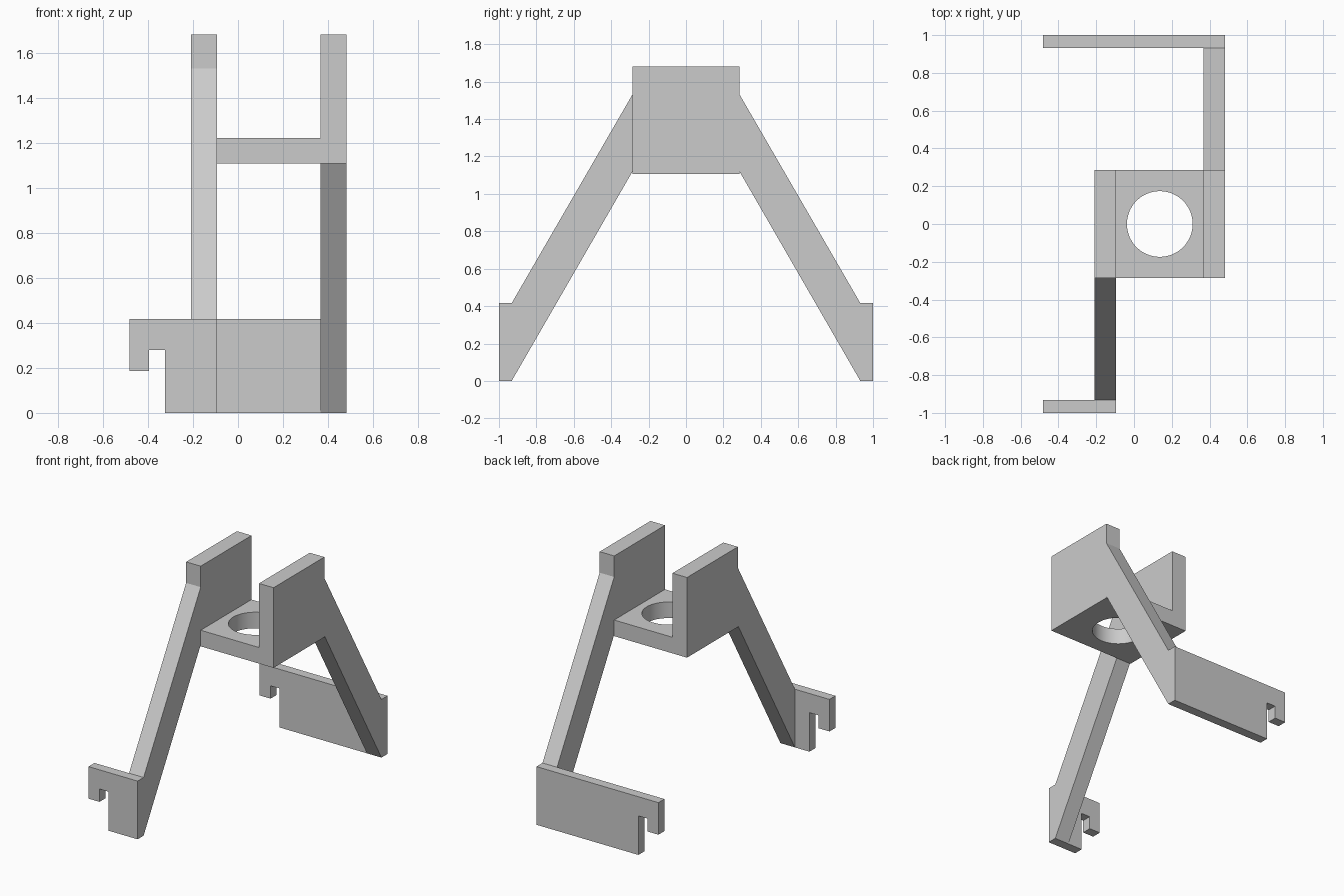
import bpy
import bmesh
from mathutils import Vector

cube = bpy.data.objects.get("Cube")
if cube:
    bpy.data.objects.remove(cube, do_unlink=True)

# Single grey plastic
grey = bpy.data.materials.new("light grey")
grey.use_nodes = True
colour = (0.6, 0.6, 0.6, 1)
grey.diffuse_color = colour
grey.node_tree.nodes["Principled BSDF"].inputs["Base Color"].default_value = colour

# Shared dimensions
HALF_X, FOOT_Y, HALF_TOP = 0.482, 0.932, 0.287
ARM_L, ARM_R = -0.209, 0.367        # outer and inner faces of the two side walls
THICK = 0.115
BASE, TOP = 1.107, 1.68
FOOT_H = 0.416


def prism(name, points, offset):
    """Extrude a closed planar outline along an offset."""
    bm = bmesh.new()
    face = bm.faces.new([bm.verts.new(p) for p in points])
    new = bmesh.ops.extrude_face_region(bm, geom=[face])["geom"]
    verts = [v for v in new if isinstance(v, bmesh.types.BMVert)]
    bmesh.ops.translate(bm, verts=verts, vec=Vector(offset))
    bmesh.ops.recalc_face_normals(bm, faces=bm.faces)
    mesh = bpy.data.meshes.new(name)
    bm.to_mesh(mesh)
    bm.free()
    mesh.materials.append(grey)
    obj = bpy.data.objects.new(name, mesh)
    bpy.context.collection.objects.link(obj)
    return obj


def wall_with_leg(name, x, side):
    """Upright wall and its slanted leg; side is -1 for front, 1 for back."""
    outline = [(-HALF_TOP, BASE), (HALF_TOP, BASE), (HALF_TOP, 1.118),
               (FOOT_Y, 0), (FOOT_Y, FOOT_H), (HALF_TOP, 1.53),
               (HALF_TOP, TOP), (-HALF_TOP, TOP)]
    return prism(name, [(x, side * y, z) for y, z in outline], (THICK, 0, 0))


def hooked_foot(name, right, side):
    """Foot plate with a notched hook at its -x end."""
    outline = [(-0.324, 0), (right, 0), (right, FOOT_H), (-HALF_X, FOOT_H),
               (-HALF_X, 0.187), (-0.395, 0.187), (-0.395, 0.279), (-0.324, 0.279)]
    return prism(name, [(x, side * FOOT_Y, z) for x, z in outline],
                 (0, side * (1 - FOOT_Y), 0))


# Two walls, each with one leg and one foot
wall_with_leg("front_leg_wall", ARM_L, -1)
wall_with_leg("back_leg_wall", ARM_R, 1)
hooked_foot("front_foot", ARM_L + THICK, -1)
hooked_foot("back_foot", HALF_X, 1)

# Shelf between the walls
inner = ARM_L + THICK
shelf = prism("shelf", [(inner, -HALF_TOP, BASE), (ARM_R, -HALF_TOP, BASE),
                        (ARM_R, HALF_TOP, BASE), (inner, HALF_TOP, BASE)],
              (0, 0, THICK))

# Round hole through the shelf
bpy.ops.mesh.primitive_cylinder_add(vertices=64, radius=0.174, depth=0.5,
                                    location=((ARM_L + HALF_X) / 2, 0, BASE))
cutter = bpy.context.object
cutter.name = "hole_cutter"
cutter.hide_render = True
cutter.data.materials.append(grey)
cut = shelf.modifiers.new("hole", 'BOOLEAN')
cut.operation = 'DIFFERENCE'
cut.solver = 'EXACT'
cut.object = cutter
bpy.ops.object.select_all(action='DESELECT')
shelf.select_set(True)
bpy.context.view_layer.objects.active = shelf
bpy.ops.object.modifier_apply(modifier=cut.name)
bpy.data.objects.remove(cutter, do_unlink=True)
bpy.ops.object.shade_smooth_by_angle()
